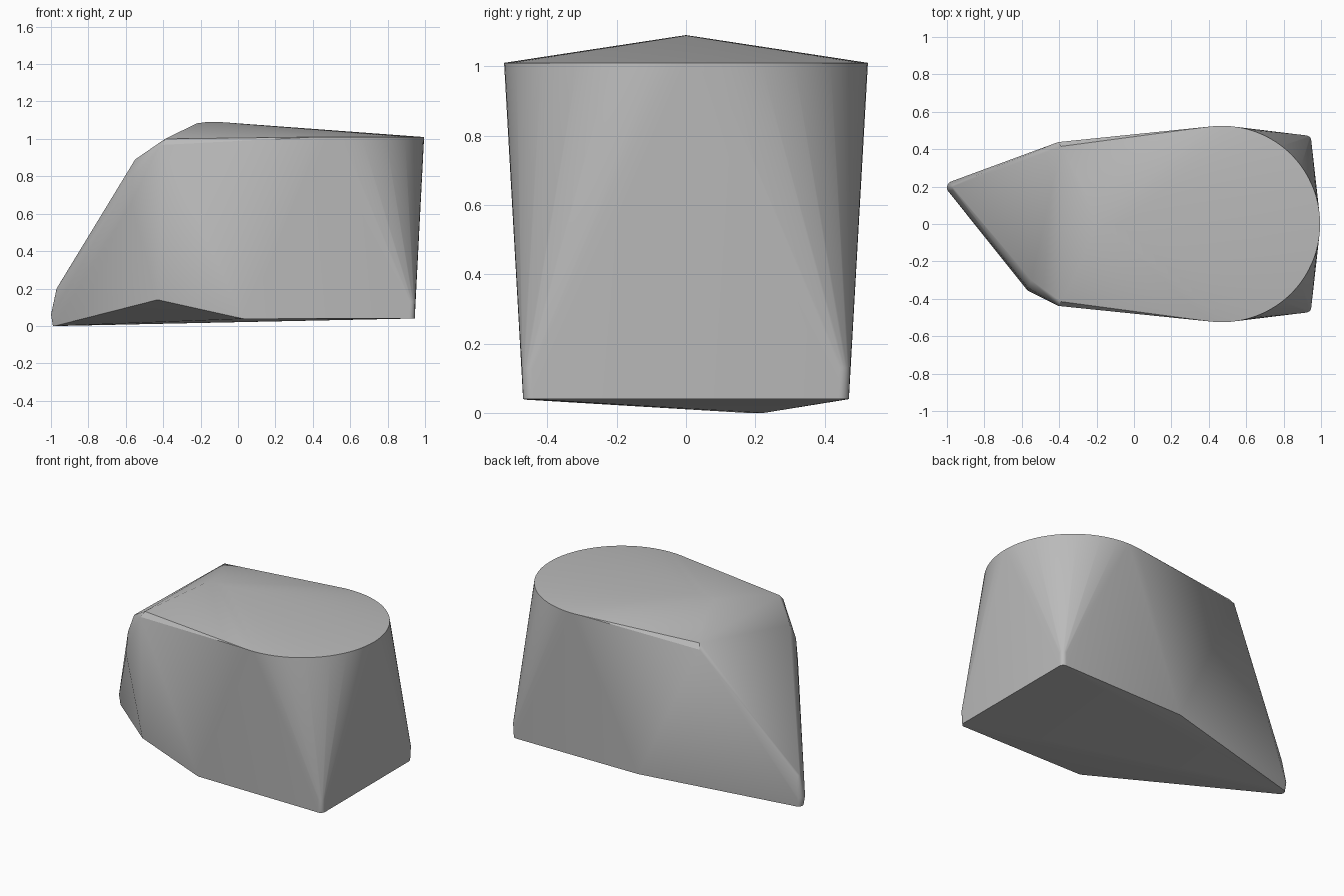
import bpy, bmesh, math
from math import cos, sin, radians

cube = bpy.data.objects.get("Cube")
if cube:
    bpy.data.objects.remove(cube)


def arc(cx, cy, r, start, end, steps, z):
    """Points along a horizontal arc, angles in degrees."""
    angles = [radians(start + (end - start) * i / steps) for i in range(steps + 1)]
    return [(cx + r * cos(a), cy + r * sin(a), z) for a in angles]


points = []

# Rounded top rim
points += arc(0.47, 0, 0.525, -97, 97, 48, 1.01)

# Low crown ridge on the top
points += [(-0.22, 0, 1.083), (-0.17, 0, 1.09), (-0.08, 0, 1.089)]

for side in (-1, 1):
    # Chipped shoulders
    points += [(-0.39, side * 0.415, 1.0), (-0.405, side * 0.438, 0.968)]
    # Rounded bottom corners at the blunt end
    for x, y, z in arc(0.915, 0.44, 0.03, 0, 90, 6, 0.04):
        points += [(x, side * y, z), (x + 0.003, side * (y + 0.004), 0.13)]
    # Bottom edge
    points.append((0.03, side * 0.46, 0.038))

# Lifted bottom edge and cut corner on the front
points += [(-0.43, -0.385, 0.14),
           (-0.55, -0.30, 0.89), (-0.567, -0.34, 0.79), (-0.57, -0.355, 0.65)]

# Rounded pointed tip
points += arc(-0.96, 0.195, 0.03, 80, 230, 8, 0.0)
points += arc(-0.965, 0.195, 0.035, 80, 230, 8, 0.06)
points += arc(-0.945, 0.195, 0.025, 80, 230, 8, 0.2)

# Faceted body wrapped around the outline points
bm = bmesh.new()
for p in points:
    bm.verts.new(p)
hull = bmesh.ops.convex_hull(bm, input=bm.verts[:])
unused = {g for g in hull["geom_interior"] + hull["geom_unused"]
          if isinstance(g, bmesh.types.BMVert)}
bmesh.ops.delete(bm, geom=list(unused), context="VERTS")
bmesh.ops.dissolve_limit(bm, angle_limit=radians(0.3),
                         verts=bm.verts[:], edges=bm.edges[:])
bmesh.ops.recalc_face_normals(bm, faces=bm.faces[:])
mesh = bpy.data.meshes.new("block_body")
bm.to_mesh(mesh)
bm.free()

body = bpy.data.objects.new("block_body", mesh)
bpy.context.collection.objects.link(body)

# Plain grey
grey = bpy.data.materials.new("plain_grey")
grey.use_nodes = True
colour = (0.5, 0.5, 0.5, 1)
grey.diffuse_color = colour
grey.node_tree.nodes["Principled BSDF"].inputs["Base Color"].default_value = colour
mesh.materials.append(grey)

# Smooth shading with sharp rims
bpy.ops.object.select_all(action="DESELECT")
body.select_set(True)
bpy.context.view_layer.objects.active = body
bpy.ops.object.shade_smooth_by_angle(angle=radians(30))
